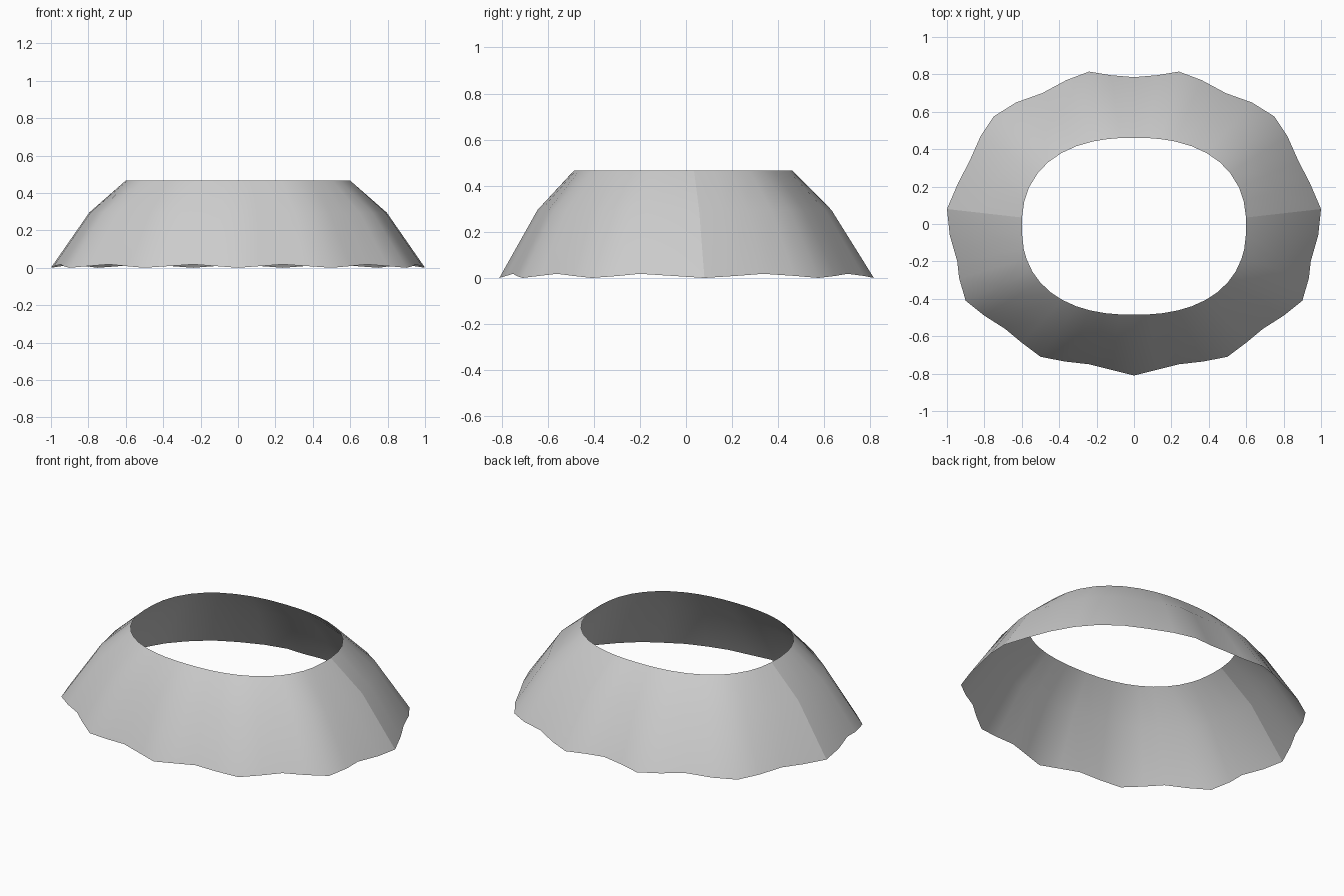
import bpy, bmesh, math

cube = bpy.data.objects.get("Cube")
if cube:
    bpy.data.objects.remove(cube)

# Cloth colour
grey = bpy.data.materials.new("light_grey_cloth")
grey.use_nodes = True
colour = (0.6, 0.6, 0.6, 1)
grey.diffuse_color = colour
bsdf = next(n for n in grey.node_tree.nodes if n.type == 'BSDF_PRINCIPLED')
bsdf.inputs["Base Color"].default_value = colour

# Hem outline of one half, front centre to back centre, four steps per fold
half = [(0, -.81), (.12, -.78), (.24, -.75), (.37, -.735), (.5, -.71),
        (.6, -.635), (.69, -.56), (.8, -.49), (.9, -.41), (.935, -.29),
        (.945, -.2), (.985, -.06), (1, .08), (.94, .22), (.88, .335),
        (.82, .47), (.75, .575), (.63, .65), (.49, .7), (.36, .77),
        (.24, .815), (.12, .795), (0, .785)]
hem = half + [(-x, y) for x, y in half[-2:0:-1]]
count = len(hem)
side_fold = half.index((1, .08))
TOP_Z, MID_Z, POWER = .467, .295, 2.35


def waist_point(x, y):
    """Point of the rounded waist opening in the direction of a hem point."""
    a = math.atan2(y / .81, x)
    u, v = math.cos(a), math.sin(a)
    r = (abs(u) ** POWER + abs(v) ** POWER) ** (-1 / POWER)
    return .6 * r * u, .473 * r * v - .012


# Skirt: hem ring, bulging middle ring and waist ring
bm = bmesh.new()
rings = [[], [], []]
for i, (x, y) in enumerate(hem):
    step = i if i < len(half) else count - i
    lift = .009 * (1 - math.cos(step * math.pi / 2))
    wx, wy = waist_point(x, y)
    t = .49
    rings[0].append(bm.verts.new((x, y, lift)))
    rings[1].append(bm.verts.new((wx + (x - wx) * t, wy + (y - wy) * t, MID_Z)))
    rings[2].append(bm.verts.new((wx, wy, TOP_Z)))

for low, high in zip(rings, rings[1:]):
    for i in range(count):
        j = (i + 1) % count
        bm.faces.new((low[i], low[j], high[j], high[i])).smooth = True
    # Creased side folds
    for i in (side_fold, count - side_fold):
        bm.edges.get((low[i], high[i])).smooth = False

mesh = bpy.data.meshes.new("flared_skirt")
bm.to_mesh(mesh)
bm.free()
mesh.materials.append(grey)
skirt = bpy.data.objects.new("flared_skirt", mesh)
bpy.context.collection.objects.link(skirt)
